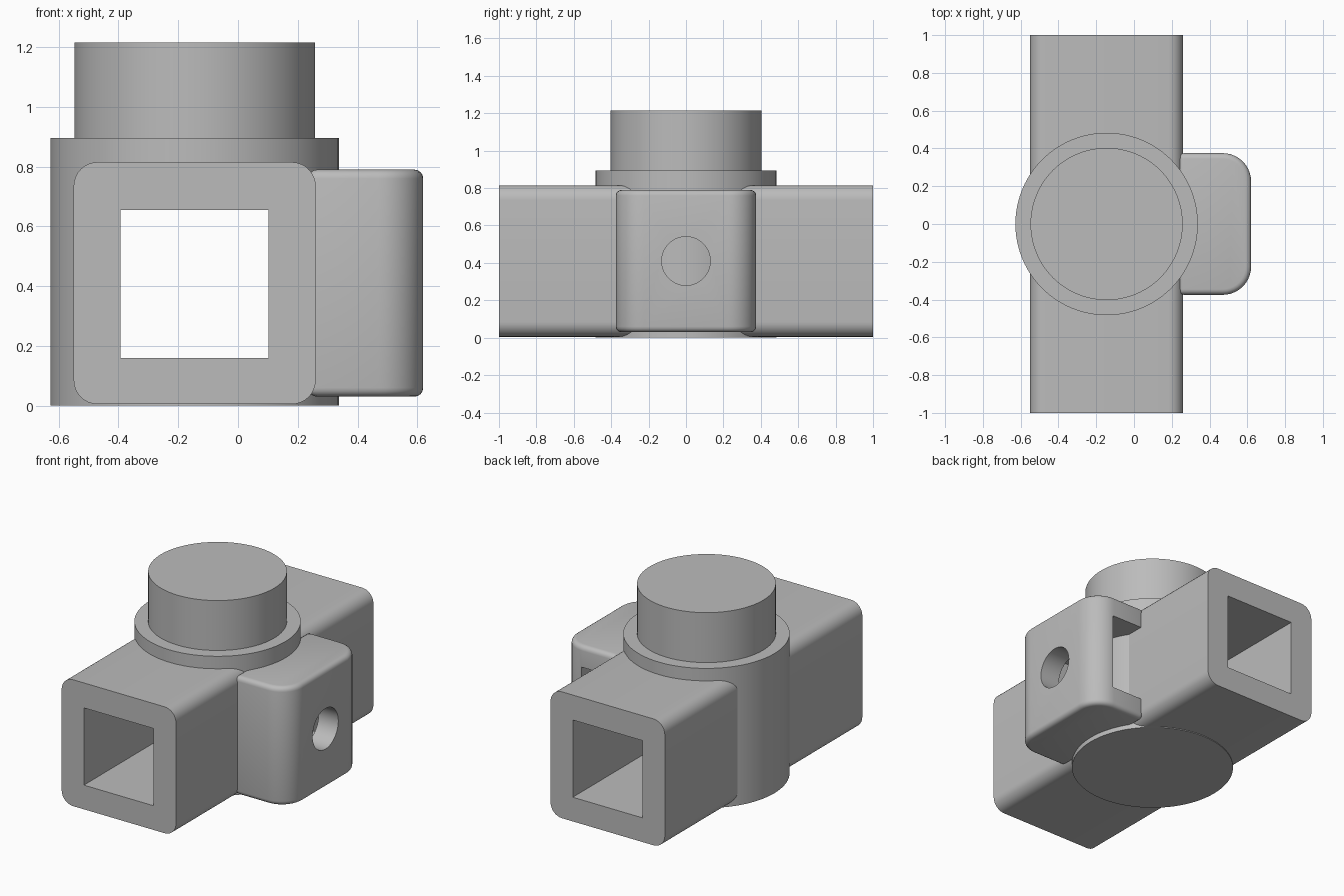
import bpy, bmesh, math
from mathutils import Matrix, Vector

cube = bpy.data.objects.get("Cube")
if cube:
    bpy.data.objects.remove(cube, do_unlink=True)

grey = bpy.data.materials.new("plain grey")
grey.use_nodes = True
colour = (0.5, 0.5, 0.5, 1)
grey.diffuse_color = colour
grey.node_tree.nodes["Principled BSDF"].inputs["Base Color"].default_value = colour

AXIS_X = -0.145   # shared centre line of the tube and the round stem
MID_Z = 0.41


def finish(bm, name):
    bmesh.ops.recalc_face_normals(bm, faces=bm.faces)
    mesh = bpy.data.meshes.new(name)
    bm.to_mesh(mesh)
    bm.free()
    mesh.materials.append(grey)
    obj = bpy.data.objects.new(name, mesh)
    bpy.context.collection.objects.link(obj)
    return obj


def box_bm(low, high):
    low, high = Vector(low), Vector(high)
    bm = bmesh.new()
    bmesh.ops.create_cube(bm, size=1, matrix=Matrix.Translation((low + high) / 2)
                          @ Matrix.Diagonal((high - low).to_4d()))
    return bm


def round_edges(bm, radius, segments, rule):
    edges = [e for e in bm.edges if rule(e)]
    bmesh.ops.bevel(bm, geom=edges, offset=radius, segments=segments,
                    profile=0.5, affect='EDGES', clamp_overlap=True)


def along(e, axis):
    d = e.verts[1].co - e.verts[0].co
    return abs(d[axis]) > 0.99 * d.length


def cylinder(name, radius, start, end, turn=Matrix()):
    bm = bmesh.new()
    middle = (Vector(start) + Vector(end)) / 2
    length = (Vector(end) - Vector(start)).length
    bmesh.ops.create_cone(bm, cap_ends=True, segments=96, radius1=radius,
                          radius2=radius, depth=length,
                          matrix=Matrix.Translation(middle) @ turn)
    return finish(bm, name)


def cut(obj, cutters):
    for c in cutters:
        c.hide_render = True
        mod = obj.modifiers.new("cut", 'BOOLEAN')
        mod.operation, mod.solver, mod.object = 'DIFFERENCE', 'EXACT', c
    graph = bpy.context.evaluated_depsgraph_get()
    mesh = bpy.data.meshes.new_from_object(obj.evaluated_get(graph))
    obj.modifiers.clear()
    obj.data = mesh


# Square tube with rounded long edges
half = 0.405
bm = box_bm((AXIS_X - half, -1, 0.005), (AXIS_X + half, 1, 0.815))
round_edges(bm, 0.08, 8, lambda e: along(e, 1))
tube = finish(bm, "square_tube")

# Round collar around the tube and the stem on top
collar = cylinder("round_collar", 0.483, (AXIS_X, 0, 0), (AXIS_X, 0, 0.895))
stem = cylinder("round_stem", 0.403, (AXIS_X, 0, 0.89), (AXIS_X, 0, 1.215))

# Side block: large outer corners, then a small fillet all round
bm = box_bm((0.235, -0.375, 0.03), (0.62, 0.375, 0.79))
round_edges(bm, 0.15, 10,
            lambda e: along(e, 2) and e.verts[0].co.x > 0.5)
round_edges(bm, 0.03, 4, lambda e: e.calc_face_angle(0) > math.radians(30))
block = finish(bm, "side_block")

# Cutters: tube channel, pocket open at the back, and screw hole
channel = finish(box_bm((AXIS_X - 0.2475, -1.1, 0.16),
                        (AXIS_X + 0.2475, 1.1, 0.655)), "channel_cutter")
pocket = finish(box_bm((0.2, -0.25, 0.16), (0.48, 0.5, 0.655)), "pocket_cutter")
hole = cylinder("hole_cutter", 0.13, (0.4, 0, MID_Z), (0.7, 0, MID_Z),
                Matrix.Rotation(math.pi / 2, 4, 'Y'))

cut(tube, [channel])
cut(collar, [channel])
cut(block, [pocket, hole])
for helper in (channel, pocket, hole):
    bpy.data.objects.remove(helper, do_unlink=True)

# Smooth the curves and keep the edges sharp
for obj in bpy.context.view_layer.objects:
    obj.select_set(obj in (tube, collar, stem, block))
bpy.context.view_layer.objects.active = tube
bpy.ops.object.shade_smooth_by_angle(angle=math.radians(30))
